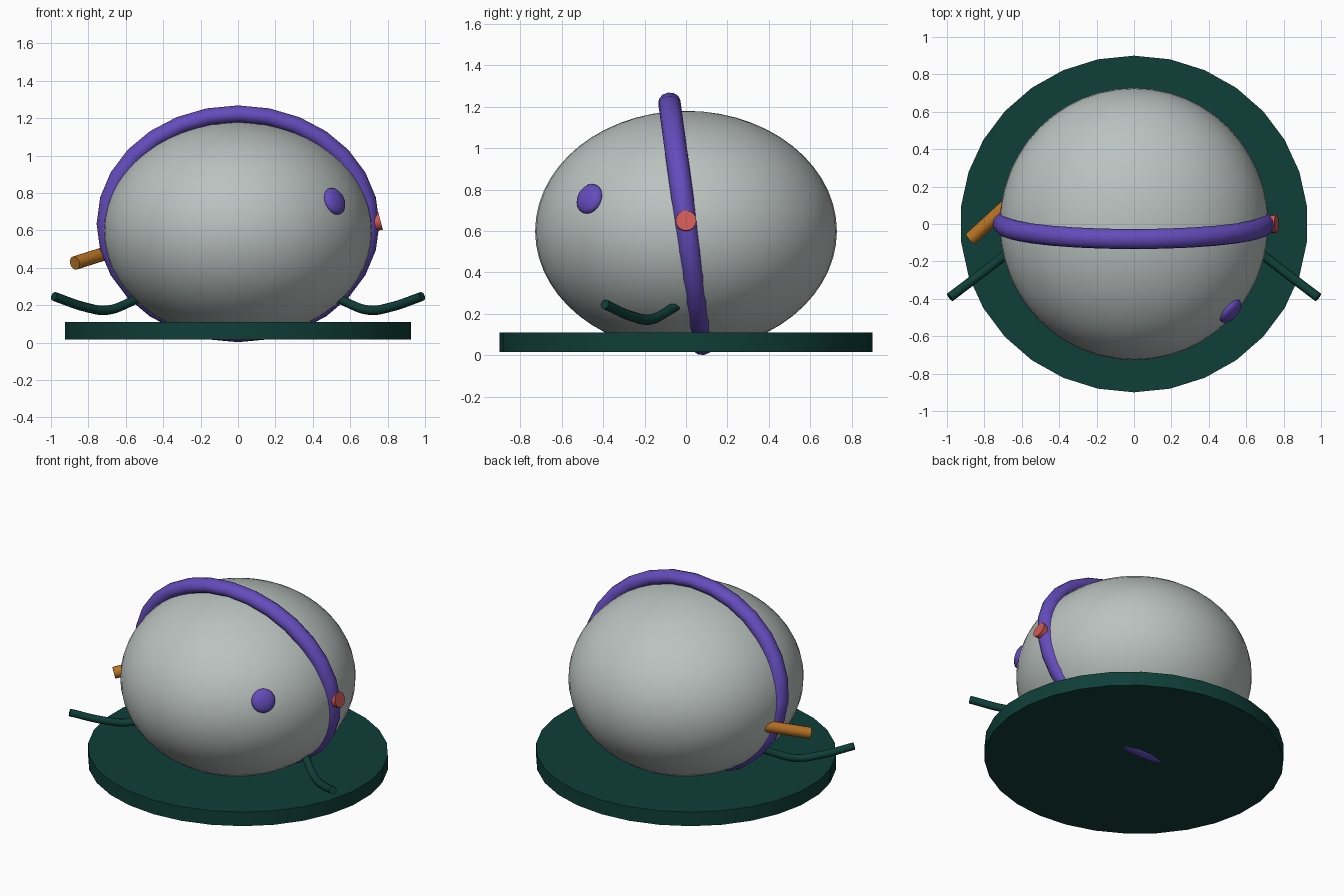
import bpy, math
from mathutils import Vector

if "Cube" in bpy.data.objects:
    bpy.data.objects.remove(bpy.data.objects["Cube"])


def material(name, rgb):
    m = bpy.data.materials.new(name)
    lin = [((c / 255 + 0.055) / 1.055) ** 2.4 for c in rgb]
    m.diffuse_color = (*lin, 1)
    m.use_nodes = True
    m.node_tree.nodes["Principled BSDF"].inputs["Base Color"].default_value = m.diffuse_color
    return m


GREY = material("pale_grey", (186, 194, 191))
PURPLE = material("purple", (100, 76, 188))
GREEN = material("dark_green", (15, 62, 56))
ORANGE = material("orange", (186, 116, 36))
RED = material("coral_red", (206, 90, 86))


def finish(name, mat, angle=35):
    ob = bpy.context.object
    ob.name = name
    ob.data.materials.clear()
    ob.data.materials.append(mat)
    bpy.ops.object.transform_apply(location=False, rotation=True, scale=True)
    bpy.ops.object.shade_smooth_by_angle(angle=math.radians(angle))
    return ob


def rod(name, start, end, r1, r2, sides, mat):
    """Straight round rod between two points."""
    a, b = Vector(start), Vector(end)
    bpy.ops.mesh.primitive_cone_add(vertices=sides, radius1=r1, radius2=r2,
                                    depth=(b - a).length, location=(a + b) / 2,
                                    rotation=(b - a).to_track_quat('Z', 'Y').to_euler())
    return finish(name, mat, 50)


def tube(name, points, radius, mat):
    """Bent round tube through a few points."""
    cu = bpy.data.curves.new(name, 'CURVE')
    cu.dimensions = '3D'
    cu.bevel_depth = radius
    cu.bevel_resolution = 2
    cu.resolution_u = 5
    cu.use_fill_caps = True
    sp = cu.splines.new('BEZIER')
    sp.bezier_points.add(len(points) - 1)
    for bp, p in zip(sp.bezier_points, points):
        bp.co = p
        bp.handle_left_type = bp.handle_right_type = 'AUTO'
    ob = bpy.data.objects.new(name, cu)
    bpy.context.collection.objects.link(ob)
    bpy.ops.object.select_all(action='DESELECT')
    ob.select_set(True)
    bpy.context.view_layer.objects.active = ob
    bpy.ops.object.convert(target='MESH')
    return finish(name, mat, 50)


# Rounded body
bpy.ops.mesh.primitive_uv_sphere_add(segments=48, ring_count=28, radius=1, location=(0, 0, 0.6))
bpy.context.object.scale = (0.718, 0.728, 0.58)
finish("body", GREY)

# Flat base disc
bpy.ops.mesh.primitive_cylinder_add(vertices=30, radius=1, depth=0.095, location=(0, 0, 0.0635))
bpy.context.object.scale = (0.93, 0.9, 1)
finish("base_disc", GREEN)

# Tilted band around the body
bpy.ops.mesh.primitive_torus_add(major_segments=28, minor_segments=12, major_radius=0.702,
                                 minor_radius=0.054, location=(0, 0, 0.635),
                                 rotation=(math.radians(97.8), 0, 0))
bpy.context.object.scale = (1, 0.845, 1)
finish("band", PURPLE, 50)

# Flattened button lying on the body surface
normal = Vector((1.008, -0.872, 0.461))
bpy.ops.mesh.primitive_uv_sphere_add(segments=20, ring_count=12, radius=1,
                                     location=(0.515, -0.465, 0.755),
                                     rotation=normal.to_track_quat('Z', 'Y').to_euler())
bpy.context.object.scale = (0.075, 0.075, 0.036)
finish("button", PURPLE)

# Side knob and spout
rod("knob", (0.66, 0, 0.625), (0.762, 0, 0.651), 0.038, 0.05, 16, RED)
rod("spout", (-0.59, 0.18, 0.515), (-0.873, -0.079, 0.425), 0.037, 0.037, 12, ORANGE)

# Mirrored pair of bent arms
arm = [(0.49, -0.01, 0.265), (0.58, -0.085, 0.215), (0.70, -0.175, 0.173),
       (0.81, -0.26, 0.188), (0.984, -0.392, 0.247)]
for side, s in (("right", 1), ("left", -1)):
    tube(side + "_arm", [(s * x, y, z) for x, y, z in arm], 0.025, GREEN)
